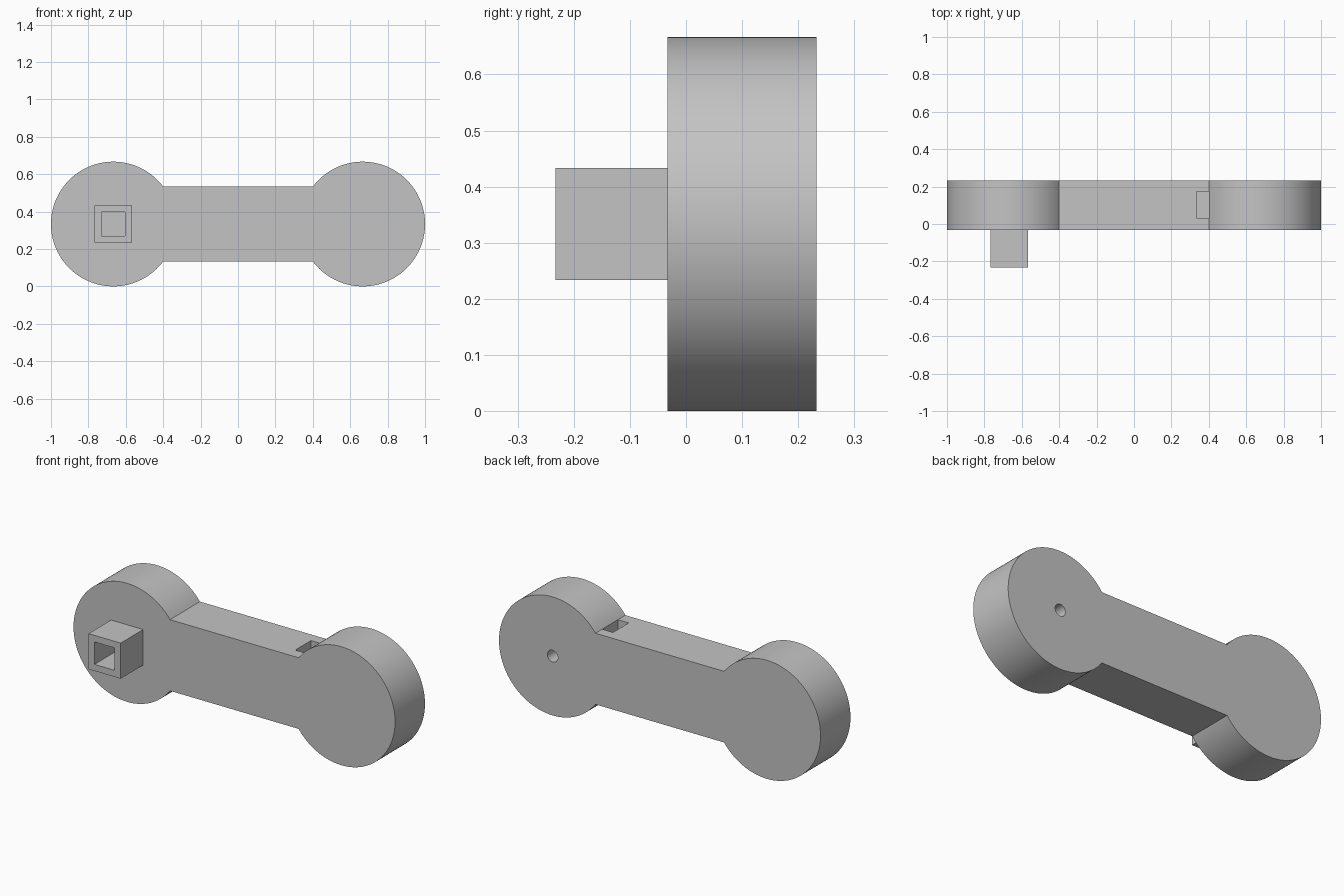
import bpy, bmesh
from math import sqrt, atan2, pi, cos, sin

if "Cube" in bpy.data.objects:
    bpy.data.objects.remove(bpy.data.objects["Cube"], do_unlink=True)

grey = bpy.data.materials.new("plain grey")
grey.use_nodes = True
colour = (0.55, 0.55, 0.55, 1)
grey.diffuse_color = colour
grey.node_tree.nodes["Principled BSDF"].inputs["Base Color"].default_value = colour

R = 1 / 3            # end disc radius, also the centre height
CX = 2 / 3           # disc centre distance from the middle
HALF = 0.2           # half height of the bar
FRONT, BACK = -0.033, 0.233


def prism(name, outline, y0, y1):
    """Extrude an (x, z) outline from y0 to y1."""
    bm = bmesh.new()
    face = bm.faces.new([bm.verts.new((x, y0, z)) for x, z in outline])
    out = bmesh.ops.extrude_face_region(bm, geom=[face])
    for v in out["geom"]:
        if isinstance(v, bmesh.types.BMVert):
            v.co.y = y1
    bmesh.ops.recalc_face_normals(bm, faces=bm.faces)
    mesh = bpy.data.meshes.new(name)
    bm.to_mesh(mesh)
    bm.free()
    mesh.materials.append(grey)
    ob = bpy.data.objects.new(name, mesh)
    bpy.context.collection.objects.link(ob)
    return ob


def rect(x0, x1, z0, z1):
    return [(x0, z0), (x1, z0), (x1, z1), (x0, z1)]


def arc(cx, radius, a0, a1, n):
    return [(cx + radius * cos(a0 + (a1 - a0) * i / n),
             R + radius * sin(a0 + (a1 - a0) * i / n)) for i in range(n + 1)]


def cut(target, cutter):
    mod = target.modifiers.new(cutter.name, "BOOLEAN")
    mod.operation = "DIFFERENCE"
    mod.solver = "EXACT"
    mod.object = cutter
    cutter.hide_render = True
    cutter.hide_viewport = True


# Link body: two round ends joined by a straight bar
a = atan2(HALF, sqrt(R * R - HALF * HALF))
outline = arc(CX, R, a - pi, pi - a, 96) + arc(-CX, R, a, 2 * pi - a, 96)
body = prism("link_body", outline, FRONT, BACK)

# Pocket in the bar top beside the left end, and pin hole in the back
cut(body, prism("pocket_cutter", rect(0.333, 0.4, 0.43, 0.55), 0.033, 0.173))
cut(body, prism("pin_hole_cutter", arc(CX, 0.033, 0, 2 * pi, 32)[:-1], 0.1, 0.3))

# Hollow square peg on the front of the right end
peg = prism("square_peg", rect(-CX - 0.1, -CX + 0.1, R - 0.1, R + 0.1), -0.233, FRONT)
cut(peg, prism("peg_hole_cutter",
               rect(-CX - 0.063, -CX + 0.063, R - 0.063, R + 0.063), -0.3, 0))

# Smooth the rounded rims and keep the edges sharp
for ob in (body, peg):
    bpy.ops.object.select_all(action="DESELECT")
    ob.select_set(True)
    bpy.context.view_layer.objects.active = ob
    bpy.ops.object.shade_smooth_by_angle(angle=pi / 6)
